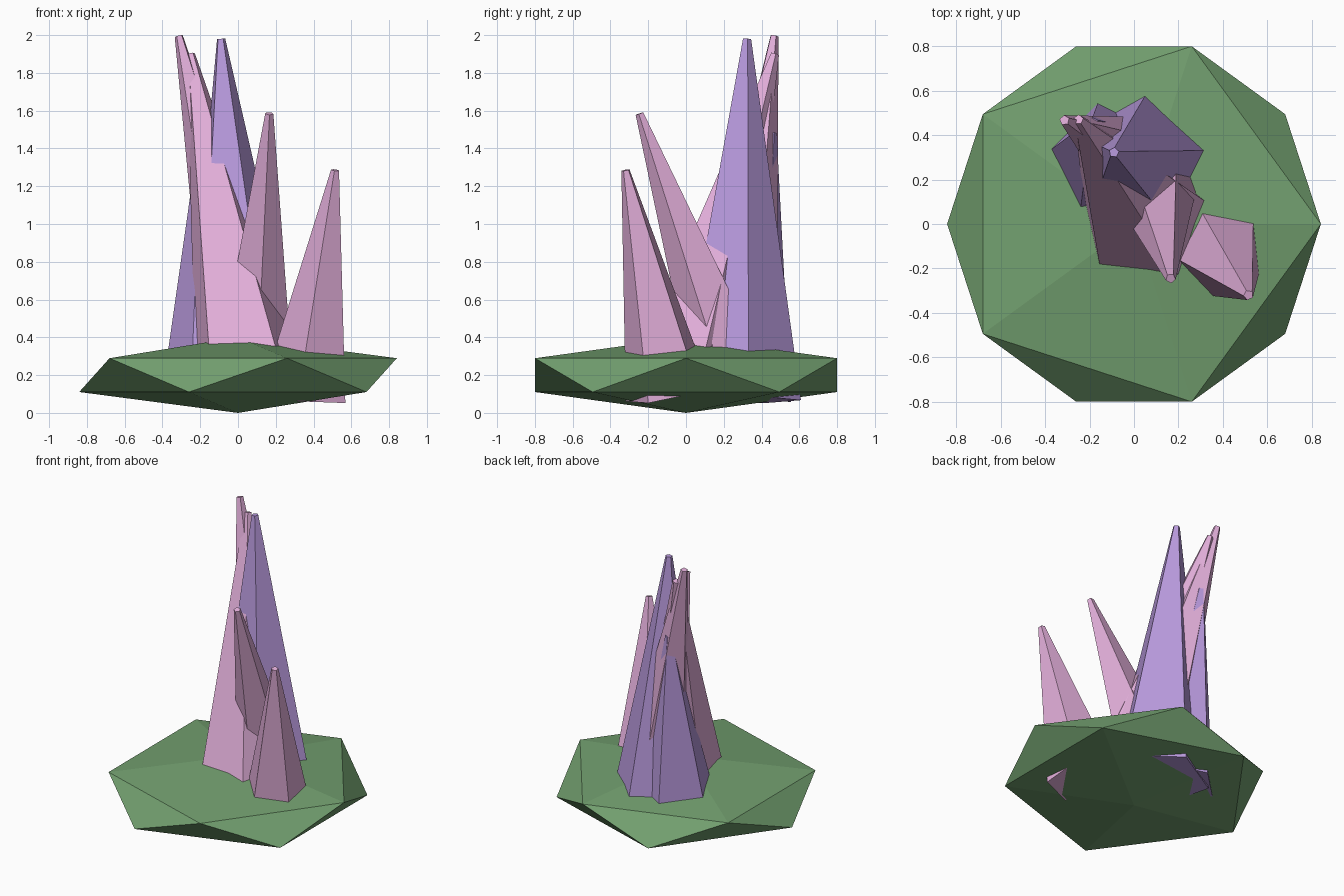
import bpy, bmesh, math
from mathutils import Vector

if "Cube" in bpy.data.objects:
    bpy.data.objects.remove(bpy.data.objects["Cube"])


def material(name, rgb):
    m = bpy.data.materials.new(name)
    m.diffuse_color = (*rgb, 1)
    m.use_nodes = True
    m.node_tree.nodes["Principled BSDF"].inputs["Base Color"].default_value = m.diffuse_color
    return m


PINK = material("pink_crystal", (0.75, 0.42, 0.69))
PURPLE = material("purple_crystal", (0.48, 0.32, 0.72))
GREEN = material("mossy_rock", (0.17, 0.35, 0.16))


def finish(name, bm, mat):
    bmesh.ops.recalc_face_normals(bm, faces=bm.faces)
    me = bpy.data.meshes.new(name)
    bm.to_mesh(me)
    bm.free()
    me.materials.append(mat)
    ob = bpy.data.objects.new(name, me)
    bpy.context.collection.objects.link(ob)


def crystal(name, foot, radius, spin, tip, foot_z, mat, tip_radius=0.023, sides=5):
    """Leaning five-sided spike; foot and radius are given where it leaves the rock."""
    foot, tip = Vector(foot), Vector(tip)
    t = (tip.z - foot_z) / (tip.z - foot.z)
    bottom = tip.lerp(foot, t)
    r_bottom = tip_radius + (radius - tip_radius) * t
    lean = Vector((0, 0, 1)).rotation_difference(tip - bottom)
    bm = bmesh.new()
    rings = []
    for centre, r in ((bottom, r_bottom), (tip, tip_radius)):
        ring = []
        for i in range(sides):
            a = math.radians(spin) + math.tau * i / sides
            ring.append(bm.verts.new(centre + lean @ Vector((r * math.cos(a), r * math.sin(a), 0))))
        bm.faces.new(ring)
        rings.append(ring)
    low, high = rings
    for i in range(sides):
        j = (i + 1) % sides
        bm.faces.new((low[i], low[j], high[j], high[i]))
    finish(name, bm, mat)


# Rock base: flattened icosahedron
bm = bmesh.new()
bmesh.ops.create_icosphere(bm, subdivisions=1, radius=1)
for v in bm.verts:
    v.co = Vector((v.co.x * 0.94, v.co.y * 0.94, v.co.z * 0.2 + 0.2))
finish("rock_base", bm, GREEN)

# Crystal cluster
crystal("side_pink_crystal", (0.39, -0.13, 0.31), 0.20, -29, (0.515, -0.32, 1.285), 0.10, PINK)
crystal("front_pink_crystal", (0.09, 0.19, 0.35), 0.195, -85, (0.165, -0.245, 1.585), 0.13, PINK)
crystal("broad_pink_crystal", (0.028, 0.043, 0.36), 0.284, 14, (-0.25, 0.47, 1.90), 0.15, PINK)
crystal("tall_pink_crystal", (0.05, 0.25, 0.36), 0.235, -120, (-0.313, 0.467, 1.995), 0.13, PINK)
crystal("tall_purple_crystal", (0.01, 0.273, 0.35), 0.30, 11, (-0.09, 0.322, 1.98), 0.075, PURPLE)
crystal("short_purple_crystal", (-0.126, 0.30, 0.35), 0.247, 27, (-0.183, 0.457, 1.485), 0.10, PURPLE)
